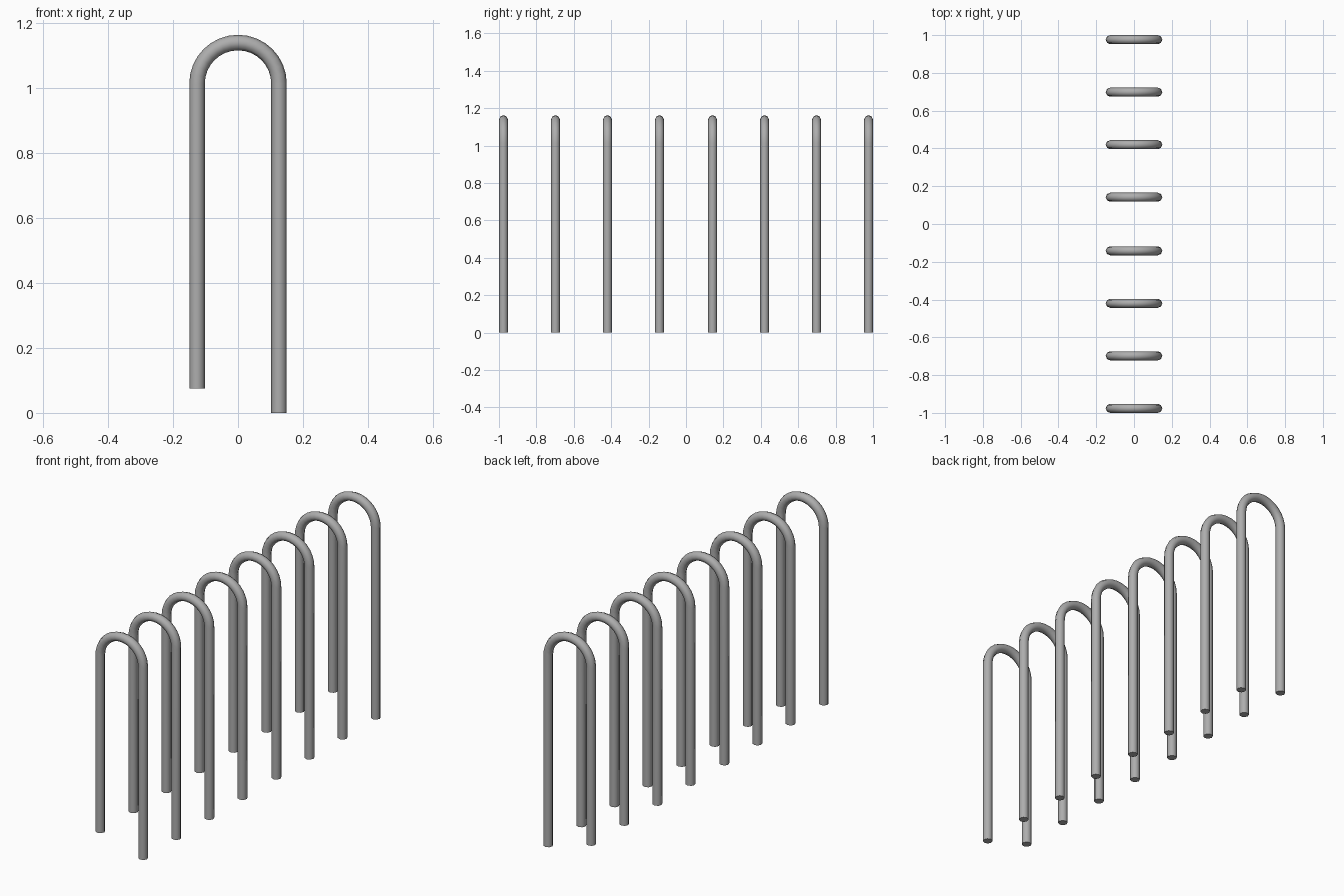
import bpy, bmesh, math
from mathutils import Vector

cube = bpy.data.objects.get("Cube")
if cube:
    bpy.data.objects.remove(cube, do_unlink=True)

TUBE = 0.0239       # tube radius
ARCH = 0.126        # bend radius of the tube's centre line
SPRING = 1.013      # height where the arch starts
SIDES, STEPS = 8, 16

steel = bpy.data.materials.new("grey steel")
steel.use_nodes = True
grey = (0.42, 0.42, 0.42, 1)
steel.diffuse_color = grey
steel.node_tree.nodes["Principled BSDF"].inputs["Base Color"].default_value = grey

# Centre line: short leg, half-round bend, long leg, with outward normals
path = [(Vector((-ARCH, 0, 0.075)), Vector((-1, 0, 0)))]
for i in range(STEPS + 1):
    a = math.pi * (1 - i / STEPS)
    out = Vector((math.cos(a), 0, math.sin(a)))
    path.append((Vector((0, 0, SPRING)) + out * ARCH, out))
path.append((Vector((ARCH, 0, 0)), Vector((1, 0, 0))))


def hoop_mesh():
    bm = bmesh.new()
    rings = []
    for point, out in path:
        ring = []
        for k in range(SIDES):
            t = 2 * math.pi * k / SIDES
            offset = out * math.cos(t) + Vector((0, 1, 0)) * math.sin(t)
            ring.append(bm.verts.new(point + offset * TUBE))
        rings.append(ring)
    for a, b in zip(rings, rings[1:]):
        for k in range(SIDES):
            n = (k + 1) % SIDES
            bm.faces.new((a[k], a[n], b[n], b[k]))
    bm.faces.new(rings[0])
    bm.faces.new(rings[-1])
    bmesh.ops.recalc_face_normals(bm, faces=bm.faces)
    mesh = bpy.data.meshes.new("hoop")
    bm.to_mesh(mesh)
    bm.free()
    mesh.materials.append(steel)
    return mesh


# Row of hoops: two mirrored groups of four
mesh = hoop_mesh()
bpy.ops.object.select_all(action="DESELECT")
for side, name in ((-1, "front"), (1, "back")):
    for i in range(4):
        hoop = bpy.data.objects.new(f"{name}_hoop_{i + 1}", mesh)
        hoop.location.y = side * (0.142 + 0.278 * i)
        bpy.context.collection.objects.link(hoop)

# Smooth tube walls with crisp cut ends
hoop.select_set(True)
bpy.context.view_layer.objects.active = hoop
bpy.ops.object.shade_smooth_by_angle(angle=math.radians(60))
